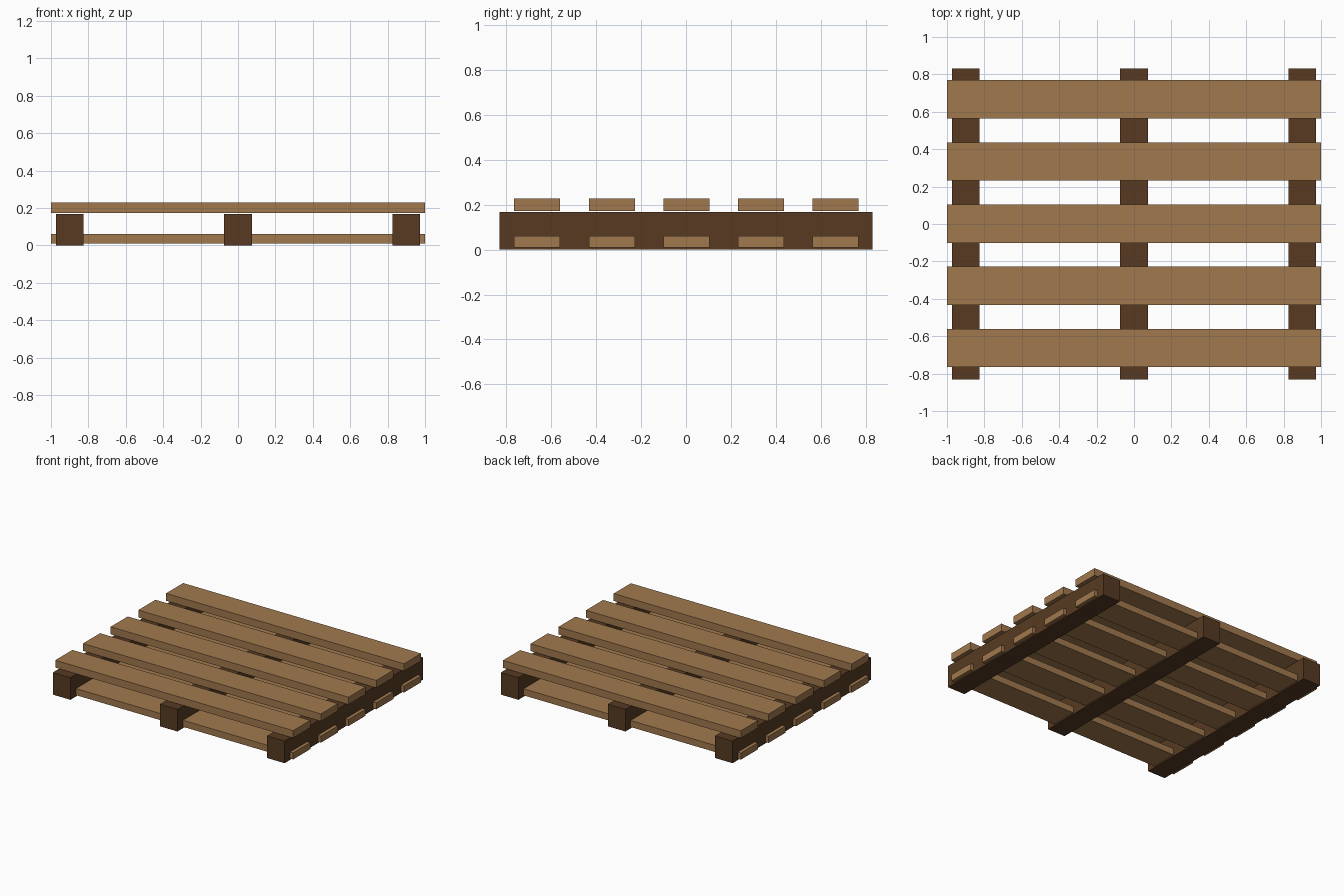
import bpy

cube = bpy.data.objects.get("Cube")
if cube:
    bpy.data.objects.remove(cube, do_unlink=True)


def make_material(name, rgb):
    mat = bpy.data.materials.new(name)
    mat.use_nodes = True
    color = (*rgb, 1.0)
    mat.diffuse_color = color
    mat.node_tree.nodes["Principled BSDF"].inputs["Base Color"].default_value = color
    return mat


def add_box(name, size, center, mat):
    bpy.ops.mesh.primitive_cube_add(size=1, location=center)
    obj = bpy.context.object
    obj.name = name
    obj.scale = size
    bpy.ops.object.transform_apply(location=False, rotation=False, scale=True)
    obj.data.materials.append(mat)
    return obj


light_wood = make_material("light wood", (0.355, 0.19, 0.076))
dark_wood = make_material("dark wood", (0.095, 0.042, 0.016))

# Three beams running front to back
for side, x in (("right", -0.9), ("middle", 0.0), ("left", 0.9)):
    add_box(f"{side}_beam", (0.148, 1.664, 0.168), (x, 0, 0.084), dark_wood)

# Five deck boards above, five matching boards let through the beams below
board_size = (2.0, 0.205, 0.056)
for i in range(5):
    y = (i - 2) * 0.3325 + 0.002
    add_box(f"deck_board_{i + 1}", board_size, (0, y, 0.201), light_wood)
    add_box(f"lower_board_{i + 1}", (2.0, 0.205, 0.05), (0, y, 0.035), light_wood)
